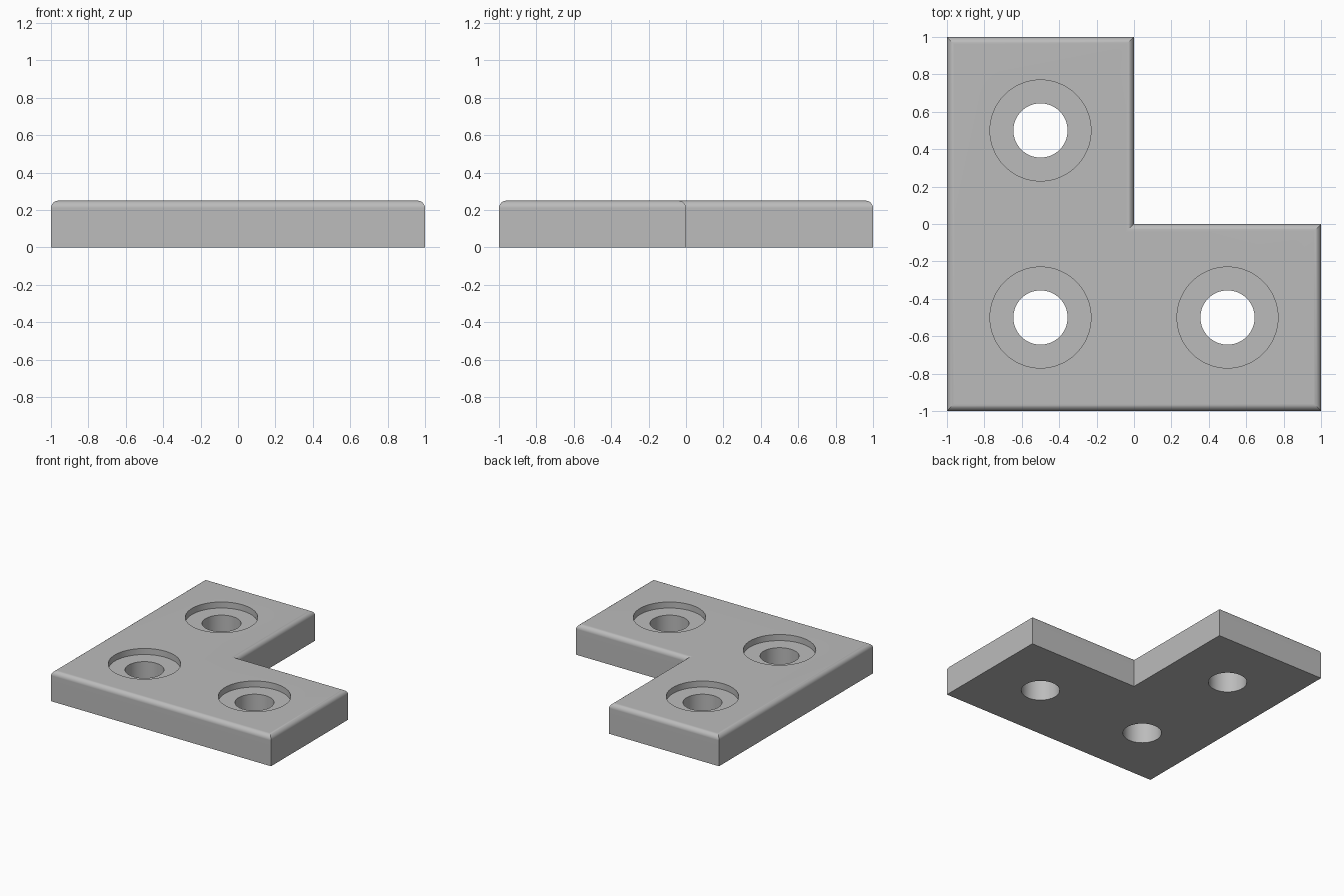
import bpy
import bmesh
import math

cube = bpy.data.objects.get("Cube")
if cube:
    bpy.data.objects.remove(cube, do_unlink=True)

THICK = 0.25
ROUND = 0.04
HOLE_R, SINK_R, SINK_DEPTH = 0.145, 0.27, 0.05
HOLES = [(-0.5, 0.5), (-0.5, -0.5), (0.5, -0.5)]
OUTLINE = [(-1, -1), (1, -1), (1, 0), (0, 0), (0, 1), (-1, 1)]

# Plain grey material
grey = bpy.data.materials.new("grey")
grey.use_nodes = True
color = (0.5, 0.5, 0.5, 1)
grey.diffuse_color = color
grey.node_tree.nodes["Principled BSDF"].inputs["Base Color"].default_value = color

# L-shaped plate with rounded top edges
bm = bmesh.new()
base = bm.faces.new([bm.verts.new((x, y, 0)) for x, y in OUTLINE])
extruded = bmesh.ops.extrude_face_region(bm, geom=[base], use_keep_orig=True)["geom"]
top = [v for v in extruded if isinstance(v, bmesh.types.BMVert)]
bmesh.ops.translate(bm, verts=top, vec=(0, 0, THICK))
bmesh.ops.recalc_face_normals(bm, faces=bm.faces)
rim = [e for e in bm.edges if all(v.co.z > THICK / 2 for v in e.verts)]
bmesh.ops.bevel(bm, geom=rim, offset=ROUND, segments=6, profile=0.5, affect='EDGES')
mesh = bpy.data.meshes.new("corner_plate")
bm.to_mesh(mesh)
bm.free()
plate = bpy.data.objects.new("corner_plate", mesh)
mesh.materials.append(grey)
bpy.context.collection.objects.link(plate)


def select_only(obj):
    bpy.ops.object.select_all(action='DESELECT')
    obj.select_set(True)
    bpy.context.view_layer.objects.active = obj


def drill(x, y, radius, bottom, top):
    """Cut a round hole between two heights."""
    bpy.ops.mesh.primitive_cylinder_add(vertices=64, radius=radius, depth=top - bottom,
                                        location=(x, y, (top + bottom) / 2))
    cutter = bpy.context.object
    cutter.name = "hole_cutter"
    cutter.hide_render = True
    cutter.data.materials.append(grey)
    select_only(plate)
    mod = plate.modifiers.new("hole", 'BOOLEAN')
    mod.operation = 'DIFFERENCE'
    mod.solver = 'EXACT'
    mod.object = cutter
    bpy.ops.object.modifier_apply(modifier=mod.name)
    bpy.data.objects.remove(cutter, do_unlink=True)


# Counterbored screw holes
for x, y in HOLES:
    drill(x, y, SINK_R, THICK - SINK_DEPTH, THICK + 0.1)
    drill(x, y, HOLE_R, -0.1, THICK + 0.1)

# Smooth the round surfaces, keep flat faces flat
select_only(plate)
bpy.ops.object.shade_smooth_by_angle(angle=math.radians(30))
weighted = plate.modifiers.new("weighted_normals", 'WEIGHTED_NORMAL')
weighted.keep_sharp = True
